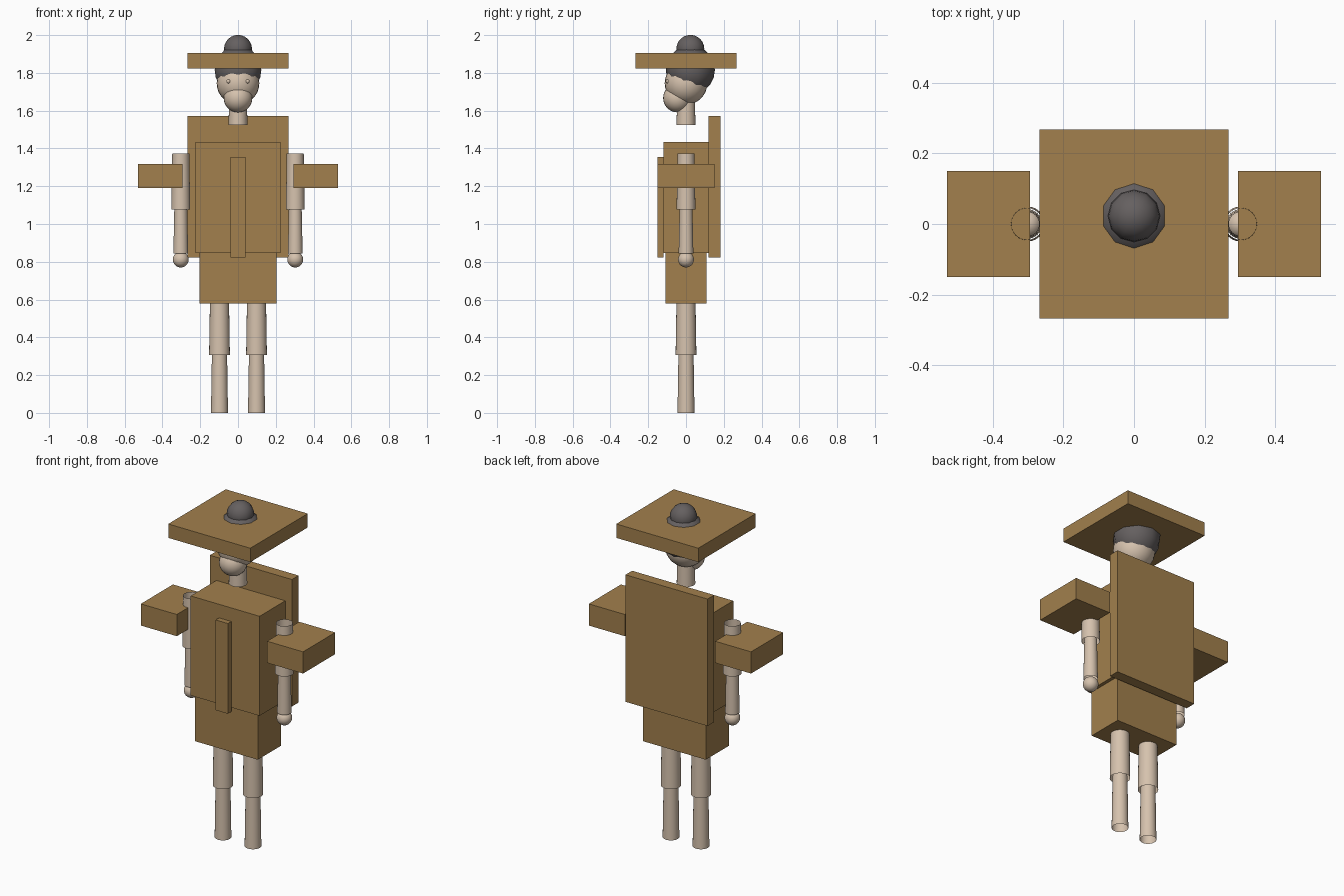
import bpy
from math import radians

cube = bpy.data.objects.get("Cube")
if cube:
    bpy.data.objects.remove(cube, do_unlink=True)


def make_material(name, rgb):
    mat = bpy.data.materials.new(name)
    mat.use_nodes = True
    colour = (*rgb, 1.0)
    mat.diffuse_color = colour
    mat.node_tree.nodes["Principled BSDF"].inputs["Base Color"].default_value = colour
    return mat


tan = make_material("tan_cloth", (0.36, 0.215, 0.074))
skin = make_material("pale_skin", (0.67, 0.54, 0.42))
grey = make_material("dark_grey_hair", (0.13, 0.117, 0.117))


def finish(name, mat, smooth=False):
    obj = bpy.context.object
    obj.name = obj.data.name = name
    obj.data.materials.append(mat)
    if smooth:
        bpy.ops.object.shade_smooth_by_angle(angle=radians(50))
    return obj


def box(name, x, y, z):
    """Box from (min, max) pairs on each axis."""
    spans = (x, y, z)
    bpy.ops.mesh.primitive_cube_add(size=1, location=[(a + b) / 2 for a, b in spans])
    bpy.context.object.scale = [b - a for a, b in spans]
    bpy.ops.object.transform_apply(location=False, rotation=False)
    return finish(name, tan)


def tube(name, x, z, bottom_radius, top_radius):
    """Open tapered tube."""
    bpy.ops.mesh.primitive_cone_add(
        vertices=24, radius1=bottom_radius, radius2=top_radius, depth=z[1] - z[0],
        end_fill_type='NOTHING', location=(x, 0, sum(z) / 2))
    return finish(name, skin, True)


def ball(name, centre, radius, mat, segments=24, rings=16):
    bpy.ops.mesh.primitive_uv_sphere_add(
        segments=segments, ring_count=rings, radius=radius, location=centre)
    return finish(name, mat, True)


# Clothing blocks
box("hat_brim", (-0.268, 0.268), (-0.268, 0.268), (1.823, 1.905))
box("back_cloak", (-0.268, 0.268), (0.12, 0.182), (0.822, 1.572))
box("tunic", (-0.225, 0.225), (-0.12, 0.12), (0.847, 1.435))
box("front_sash", (-0.04, 0.04), (-0.152, -0.118), (0.822, 1.355))
box("skirt", (-0.205, 0.205), (-0.108, 0.108), (0.578, 0.85))

# Head, jaw and hair with a bun
tube("neck", 0, (1.525, 1.68), 0.05, 0.047)
ball("head", (0, 0, 1.745), 0.113, skin)
ball("jaw", (0, -0.045, 1.667), 0.076, skin)
ball("hair", (0, 0.023, 1.815), 0.13, grey, 10, 10)
ball("hair_bun", (0, 0.023, 1.927), 0.074, grey, 12, 12)

# Limbs, eyes and shoulder pads on both sides
for side, s in (("right", -1), ("left", 1)):
    ball(f"{side}_eye", (s * 0.05, -0.097, 1.755), 0.011, skin, 10, 8)
    box(f"{side}_shoulder_pad", sorted((s * 0.295, s * 0.53)), (-0.15, 0.15), (1.19, 1.318))
    tube(f"{side}_upper_arm", s * 0.303, (1.077, 1.372), 0.05, 0.045)
    tube(f"{side}_lower_arm", s * 0.303, (0.845, 1.09), 0.039, 0.034)
    ball(f"{side}_hand", (s * 0.303, 0, 0.812), 0.042, skin)
    tube(f"{side}_thigh", s * 0.098, (0.307, 0.62), 0.055, 0.05)
    tube(f"{side}_shin", s * 0.098, (0, 0.32), 0.045, 0.04)
